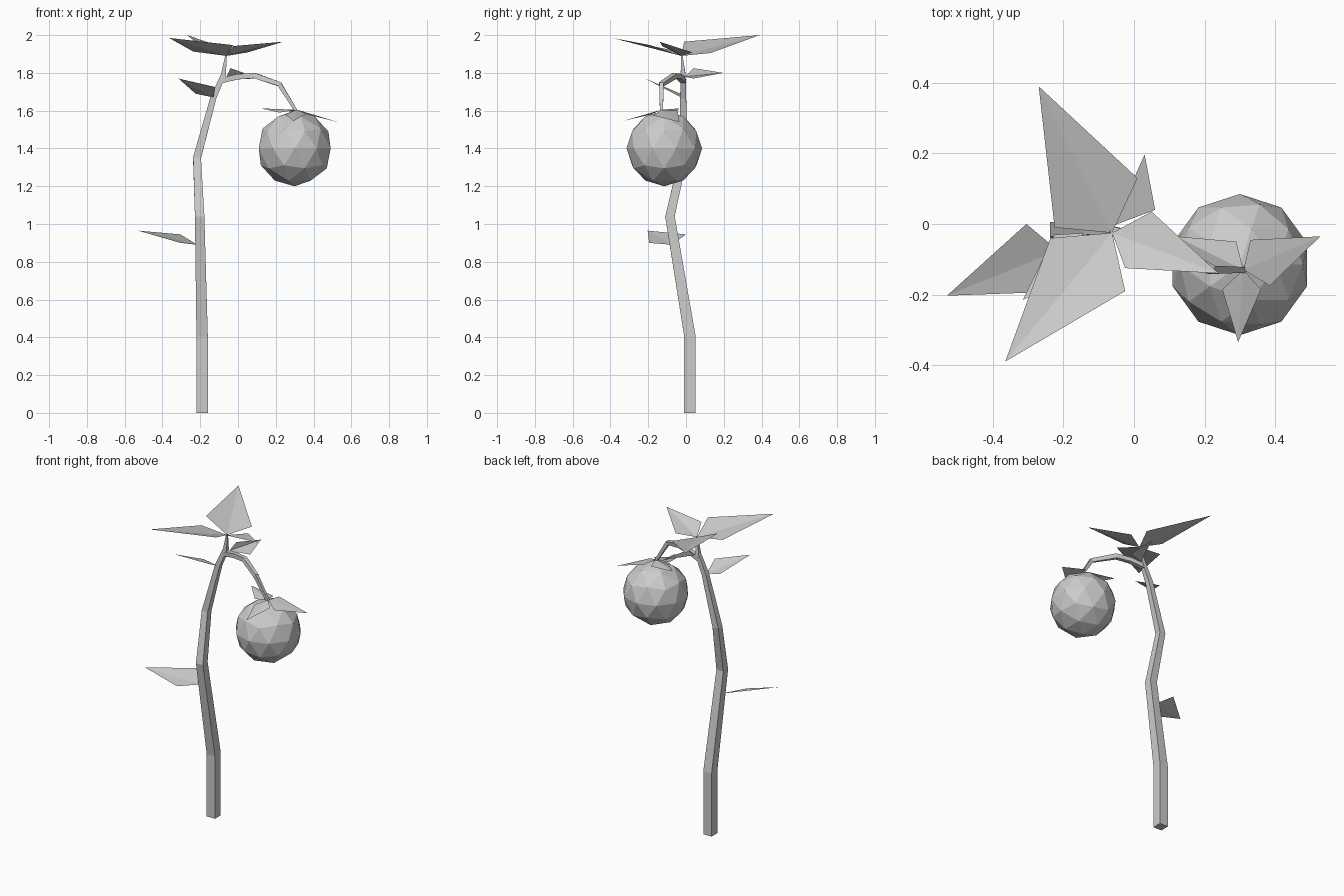
import bpy, bmesh
from mathutils import Vector

if "Cube" in bpy.data.objects:
    bpy.data.objects.remove(bpy.data.objects["Cube"])


def finish(name, bm):
    me = bpy.data.meshes.new(name)
    bm.to_mesh(me)
    bm.free()
    ob = bpy.data.objects.new(name, me)
    bpy.context.collection.objects.link(ob)
    return ob


def square_tube(name, path, up):
    """Sweep a tapering square section along (x, y, z, half_width) points."""
    pts = [Vector(p[:3]) for p in path]
    bm = bmesh.new()
    rings = []
    for i, p in enumerate(pts):
        t = (pts[min(i + 1, len(pts) - 1)] - pts[max(i - 1, 0)]).normalized()
        if i == 0 and abs(t.z) > 0.95:
            t = Vector((0, 0, 1))
        a = Vector(up).cross(t).normalized()
        b = t.cross(a)
        h = path[i][3]
        rings.append([bm.verts.new(p + a * h * u + b * h * v)
                      for u, v in ((-1, -1), (1, -1), (1, 1), (-1, 1))])
    for r0, r1 in zip(rings, rings[1:]):
        for k in range(4):
            n = (k + 1) % 4
            bm.faces.new((r0[k], r0[n], r1[n], r1[k]))
    bm.faces.new(rings[0][::-1])
    bm.faces.new(rings[-1])
    return finish(name, bm)


def leaf(name, base, side_a, tip, side_b):
    """Kite-shaped leaf folded along its midrib."""
    bm = bmesh.new()
    b, s, t, r = [bm.verts.new(p) for p in (base, side_a, tip, side_b)]
    bm.faces.new((b, s, t))
    bm.faces.new((b, t, r))
    bm.normal_update()
    if sum(f.normal.z for f in bm.faces) < 0:
        bmesh.ops.reverse_faces(bm, faces=bm.faces[:])
    return finish(name, bm)


# Main stem
square_tube("stem", [
    (-0.19, 0.02, 0, 0.03), (-0.19, 0.02, 0.41, 0.03),
    (-0.203, -0.085, 1.04, 0.025), (-0.217, -0.015, 1.35, 0.021),
    (-0.13, -0.015, 1.67, 0.016), (-0.077, -0.015, 1.79, 0.013),
    (-0.063, -0.023, 1.895, 0.004)], (0, 1, 0))

# Arching fruit stalk
square_tube("fruit_stalk", [
    (-0.085, -0.015, 1.76, 0.014), (0.0, -0.035, 1.78, 0.014),
    (0.09, -0.06, 1.785, 0.014), (0.22, -0.13, 1.74, 0.012),
    (0.31, -0.13, 1.595, 0.008)], (0, 1, 0))

# Round fruit
bm = bmesh.new()
bmesh.ops.create_icosphere(bm, subdivisions=2, radius=0.2)
bmesh.ops.translate(bm, verts=bm.verts, vec=(0.3, -0.115, 1.4))
finish("fruit", bm)

# Crown leaves at the stem top
crown = (-0.062, -0.025, 1.89)
leaf("crown_leaf_back", crown, (-0.225, -0.01, 1.965), (-0.27, 0.39, 2.0), (0.01, 0.13, 1.905))
leaf("crown_leaf_front", crown, (-0.025, -0.19, 1.947), (-0.365, -0.39, 1.985), (-0.237, -0.04, 1.913))
leaf("crown_leaf_right", crown, (0.05, 0.035, 1.908), (0.24, -0.14, 1.965), (-0.025, -0.125, 1.942))

# Side leaves along the stem
leaf("upper_leaf_left", (-0.13, -0.025, 1.67), (-0.12, -0.13, 1.725), (-0.315, -0.215, 1.77), (-0.225, -0.03, 1.69))
leaf("upper_leaf_back", (-0.06, -0.005, 1.78), (-0.04, 0.04, 1.825), (0.03, 0.197, 1.8), (0.06, 0.04, 1.77))
leaf("lower_leaf", (-0.215, -0.075, 0.89), (-0.305, 0.0, 0.945), (-0.53, -0.203, 0.965), (-0.305, -0.195, 0.9))

# Calyx on the fruit
cap = (0.31, -0.13, 1.605)
leaf("calyx_right", cap, (0.33, -0.045, 1.6), (0.528, -0.035, 1.54), (0.385, -0.175, 1.575))
leaf("calyx_left", cap, (0.29, -0.05, 1.595), (0.12, -0.035, 1.612), (0.22, -0.14, 1.59))
leaf("calyx_front", cap, (0.25, -0.185, 1.58), (0.295, -0.335, 1.545), (0.36, -0.185, 1.585))
